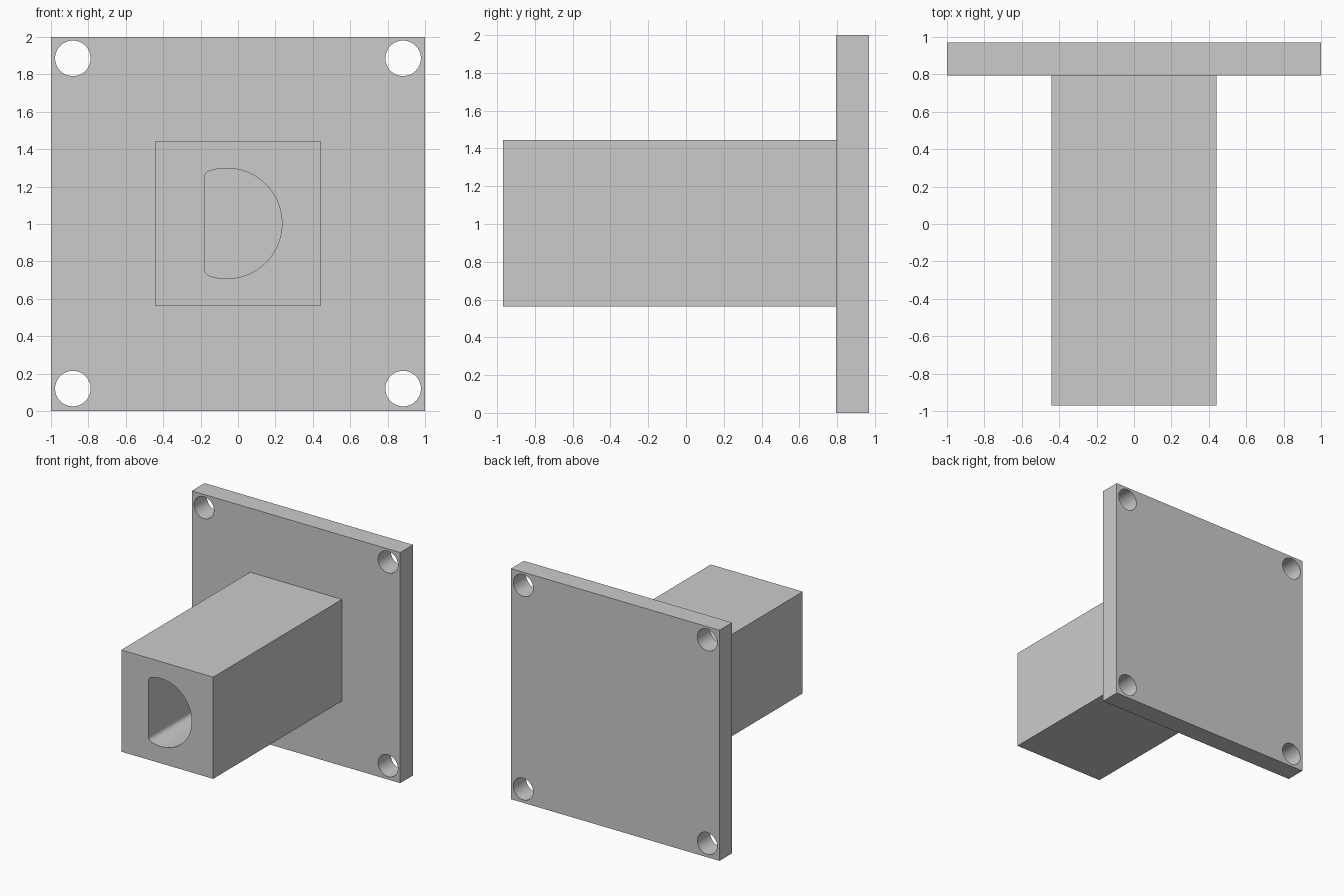
import bpy, bmesh
from math import sin, cos, pi, radians, atan2, sqrt

if "Cube" in bpy.data.objects:
    bpy.data.objects.remove(bpy.data.objects["Cube"])

CZ = 1.003                              # height of the shared centre axis
FRONT, JOINT, BACK = -0.97, 0.795, 0.97


def arc(cx, cz, r, a0, a1, n):
    return [(cx + r * cos(a0 + (a1 - a0) * i / n),
             cz + r * sin(a0 + (a1 - a0) * i / n)) for i in range(n + 1)]


def rect(x, z0, z1):
    return [(-x, z0), (x, z0), (x, z1), (-x, z1)]


def extrude_profile(name, loops, y0, y1):
    """Fill the first loop minus the others in XZ and extrude from y0 to y1."""
    cu = bpy.data.curves.new(name, 'CURVE')
    cu.dimensions, cu.fill_mode = '2D', 'BOTH'
    cu.extrude = (y1 - y0) / 2
    for pts in loops:
        sp = cu.splines.new('POLY')
        sp.points.add(len(pts) - 1)
        for p, (x, z) in zip(sp.points, pts):
            p.co = (x, z, 0, 1)
        sp.use_cyclic_u = True
    ob = bpy.data.objects.new(name, cu)
    bpy.context.collection.objects.link(ob)
    ob.location.y = (y0 + y1) / 2
    ob.rotation_euler.x = radians(90)
    bpy.ops.object.select_all(action='DESELECT')
    ob.select_set(True)
    bpy.context.view_layer.objects.active = ob
    bpy.ops.object.convert(target='MESH')
    ob = bpy.context.object
    bpy.ops.object.transform_apply(location=True, rotation=True, scale=True)
    bm = bmesh.new()
    bm.from_mesh(ob.data)
    bmesh.ops.remove_doubles(bm, verts=bm.verts, dist=1e-5)
    bmesh.ops.recalc_face_normals(bm, faces=bm.faces)
    bm.to_mesh(ob.data)
    bm.free()
    bpy.ops.object.shade_smooth_by_angle(angle=radians(30))
    return ob


# Square flange with four corner bolt holes
holes = [arc(sx * 0.883, CZ + sz * 0.883, 0.095, 0, 2 * pi, 48)[:-1]
         for sx in (-1, 1) for sz in (-1, 1)]
extrude_profile("mounting_plate", [rect(1, 0, 2)] + holes, BACK - 0.175, BACK)

# D-shaped shaft bore: large arc, flat on the left, two small rounded corners
R, r, cx, flat = 0.295, 0.04, -0.06, -0.18
fx = flat + r
fz = sqrt((R - r) ** 2 - (fx - cx) ** 2)
a = atan2(fz, fx - cx)
bore = (arc(cx, CZ, R, -a, a, 64)
        + arc(fx, CZ + fz, r, a, pi, 8)[1:]
        + arc(fx, CZ - fz, r, pi, 2 * pi - a, 8)[:-1])

# Square boss whose bore ends at the plate
extrude_profile("shaft_block", [rect(0.441, CZ - 0.441, CZ + 0.441), bore],
                FRONT, JOINT)
